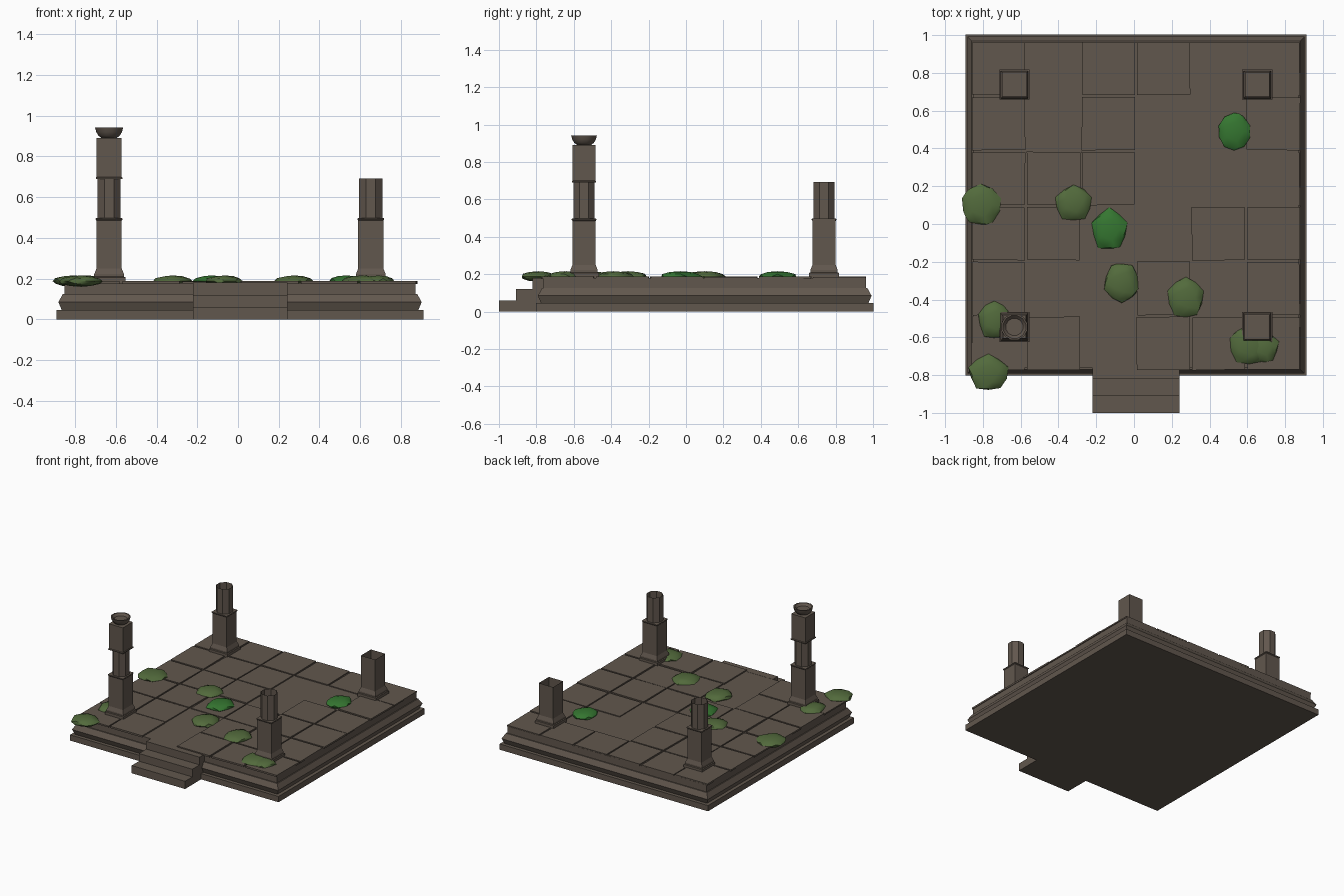
import bpy, bmesh, math, random
from mathutils import Vector

if "Cube" in bpy.data.objects:
    bpy.data.objects.remove(bpy.data.objects["Cube"])

random.seed(4)


def material(name, rgb):
    m = bpy.data.materials.new(name)
    m.diffuse_color = (*rgb, 1)
    m.use_nodes = True
    m.node_tree.nodes["Principled BSDF"].inputs["Base Color"].default_value = m.diffuse_color
    return m


STONE = material("brown stone", (0.12, 0.095, 0.075))
MOSS = material("olive moss", (0.085, 0.145, 0.045))
LEAF = material("bright green moss", (0.035, 0.18, 0.03))


def finish(bm, name, mat):
    bmesh.ops.recalc_face_normals(bm, faces=bm.faces)
    me = bpy.data.meshes.new(name)
    bm.to_mesh(me)
    bm.free()
    me.materials.append(mat)
    ob = bpy.data.objects.new(name, me)
    bpy.context.collection.objects.link(ob)
    return ob


def stack(name, centre, profile, sides=4, top=True):
    """Loft regular rings; profile holds (half width across flats, z)."""
    bm = bmesh.new()
    rings = []
    for half, z in profile:
        r = half / math.cos(math.pi / sides)
        rings.append([bm.verts.new((
            centre[0] + r * math.cos(math.tau * (i + 0.5) / sides),
            centre[1] + r * math.sin(math.tau * (i + 0.5) / sides), z))
            for i in range(sides)])
    for a, b in zip(rings, rings[1:]):
        for i in range(sides):
            j = (i + 1) % sides
            bm.faces.new((a[i], a[j], b[j], b[i]))
    bm.faces.new(rings[0][::-1])
    if top:
        bm.faces.new(rings[-1])
    return finish(bm, name, STONE)


def box(name, lo, hi):
    bm = bmesh.new()
    bmesh.ops.create_cube(bm, size=1)
    for v in bm.verts:
        v.co = [lo[k] + (v.co[k] + 0.5) * (hi[k] - lo[k]) for k in range(3)]
    return finish(bm, name, STONE)


# Moulded platform
stack("platform", (0.01, 0.1), [
    (0.902, 0), (0.902, 0.045), (0.875, 0.045), (0.892, 0.085),
    (0.87, 0.125), (0.862, 0.125), (0.862, 0.179)])

# Front steps
for i in range(3):
    box(f"step_{i + 1}", (-0.22, -1 + 0.09 * i, 0), (0.242, -0.76, 0.06 * (i + 1)))

# Paving slabs, slightly uneven, with a few missing
PITCH = 0.291
MISSING = {(2, 0), (2, 1), (3, 3), (3, 4), (4, 4)}
bm = bmesh.new()
for c in range(6):
    for r in range(6):
        if (c, r) in MISSING:
            continue
        x, y = 0.01 + (c - 2.5) * PITCH, 0.095 + (r - 2.5) * PITCH
        h = random.uniform(0.185, 0.189)
        cube = bmesh.ops.create_cube(bm, size=1)["verts"]
        shift = {}
        for v in cube:
            key = (v.co.x > 0, v.co.y > 0)
            dx, dy = shift.setdefault(key, (random.uniform(-.003, .003), random.uniform(-.003, .003)))
            v.co = Vector((x + v.co.x * (PITCH - 0.011) + dx,
                           y + v.co.y * (PITCH - 0.011) + dy,
                           h if v.co.z > 0 else 0.175))
finish(bm, "paving_slabs", STONE)

# Broken pillars: square foot, then an optional eight-sided shaft, open on top
FOOT = [(0.08, 0.178), (0.08, 0.207), (0.073, 0.21), (0.073, 0.222), (0.062, 0.25),
        (0.062, 0.485), (0.066, 0.49), (0.066, 0.496), (0.06, 0.498)]
PILLARS = {"front_left": (-0.633, -0.545), "front_right": (0.652, -0.545),
           "back_left": (-0.633, 0.738), "back_right": (0.652, 0.738)}
for side, pos in PILLARS.items():
    if side == "back_right":
        stack(side + "_pillar_foot", pos, FOOT[:5] + [(0.062, 0.497)], top=False)
        continue
    stack(side + "_pillar_foot", pos, FOOT)
    stack(side + "_pillar_shaft", pos, [(0.057, 0.495), (0.057, 0.693)], 8, top=False)

# Complete pillar: upper block and bowl-shaped capital
tall = PILLARS["front_left"]
stack("pillar_upper_block", tall, [(0.065, 0.69), (0.065, 0.697), (0.061, 0.70), (0.061, 0.892)])
bowl = stack("pillar_capital", tall, [
    (0.036, 0.89), (0.052, 0.902), (0.063, 0.92), (0.069, 0.942),
    (0.06, 0.942), (0.045, 0.925)], 12)

# Moss mounds: x, y, half width, half depth, colour
MOUNDS = [
    (-0.81, 0.10, 0.105, 0.11, MOSS), (-0.32, 0.11, 0.097, 0.095, MOSS),
    (-0.13, -0.03, 0.093, 0.11, LEAF), (-0.065, -0.31, 0.092, 0.107, MOSS),
    (0.275, -0.39, 0.095, 0.108, MOSS), (0.53, 0.49, 0.088, 0.1, LEAF),
    (-0.74, -0.51, 0.085, 0.1, MOSS), (-0.77, -0.79, 0.105, 0.095, MOSS),
    (0.61, -0.64, 0.105, 0.105, MOSS), (0.69, -0.65, 0.075, 0.085, MOSS)]
mounds = []
for n, (x, y, rx, ry, mat) in enumerate(MOUNDS):
    bm = bmesh.new()
    bmesh.ops.create_icosphere(bm, subdivisions=2, radius=1)
    spin = random.uniform(0, math.tau)
    for v in bm.verts:
        a = math.atan2(v.co.y, v.co.x) + spin
        k = 1 + 0.07 * math.cos(5 * a) + random.uniform(-0.04, 0.04)
        v.co = Vector((x + v.co.x * rx * k, y + v.co.y * ry * k,
                       0.188 + v.co.z * 0.028))
    mounds.append(finish(bm, f"moss_mound_{n + 1}", mat))

# Smooth the round parts
for ob in mounds + [bowl]:
    bpy.ops.object.select_all(action="DESELECT")
    ob.select_set(True)
    bpy.context.view_layer.objects.active = ob
    bpy.ops.object.shade_smooth_by_angle(angle=math.radians(40))
